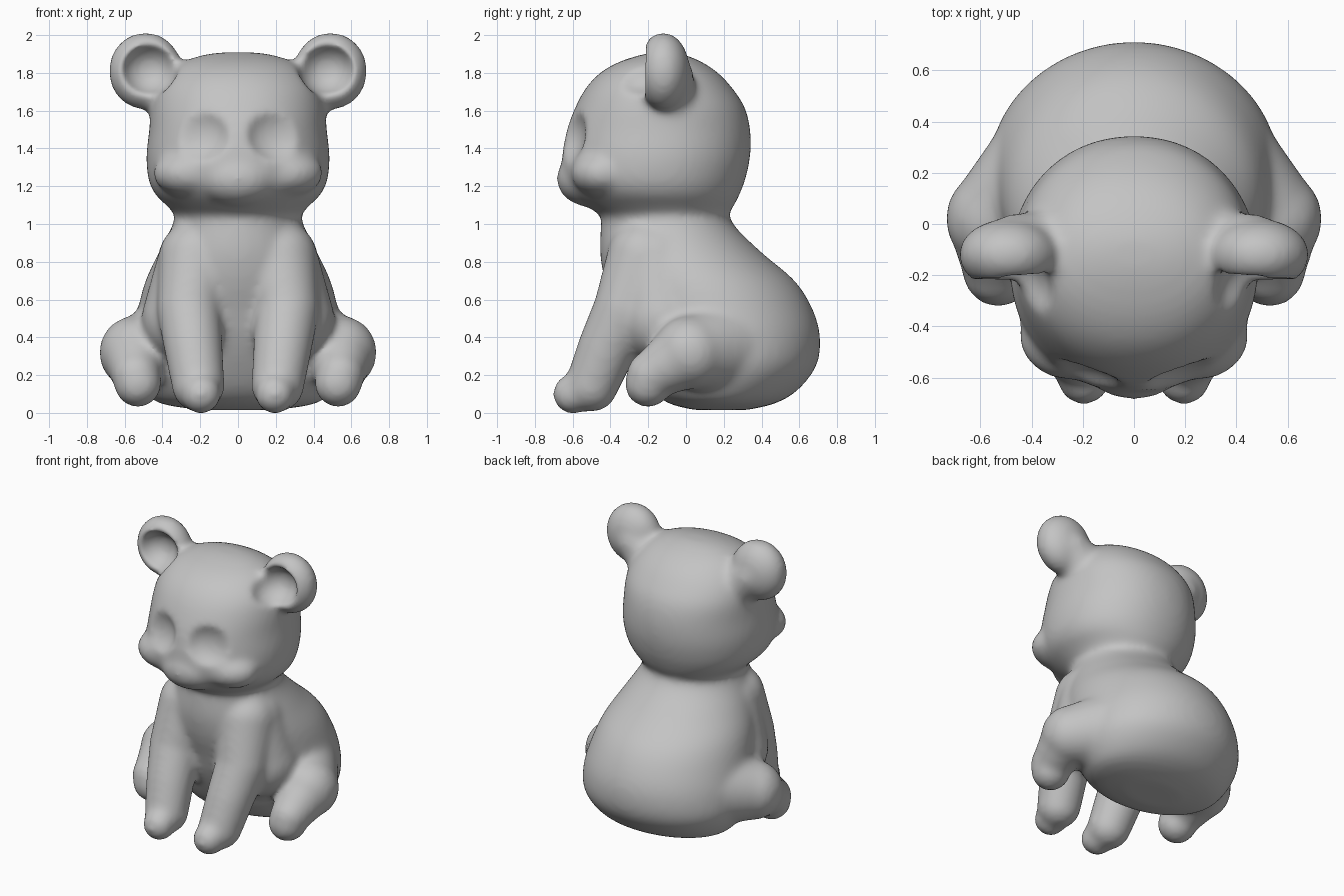
import bpy
import bmesh
import math
from mathutils import Matrix, Vector

cube = bpy.data.objects.get("Cube")
if cube:
    bpy.data.objects.remove(cube, do_unlink=True)

# Single clay colour
clay = bpy.data.materials.new("plain_grey")
clay.use_nodes = True
GREY = (0.55, 0.55, 0.55, 1.0)
clay.diffuse_color = GREY
clay.node_tree.nodes["Principled BSDF"].inputs["Base Color"].default_value = GREY


def smooth_rows(rows, steps=5):
    """Catmull-Rom refinement of profile rows."""
    points = [Vector(row) for row in rows]
    result = []
    for i in range(len(points) - 1):
        b, c = points[i], points[i + 1]
        a, d = points[max(i - 1, 0)], points[min(i + 2, len(points) - 1)]
        for k in range(steps):
            t = k / steps
            result.append(b + 0.5 * t * (c - a + t * (2 * a - 5 * b + 4 * c - d
                                                      + t * (3 * b - a - 3 * c + d))))
    return result + [points[-1]]


def loft(bm, rows, power, sides=64):
    """Stack superellipse rings given as (height, half width, front, back)."""
    rings = []
    for z, half, front, back in smooth_rows(rows):
        ring = []
        for i in range(sides):
            angle = math.tau * i / sides
            c, s = math.cos(angle), math.sin(angle)
            x = math.copysign(abs(c) ** (2 / power), c) * half
            y = math.copysign(abs(s) ** (2 / power), s) * (back - front) / 2
            ring.append(bm.verts.new((x, y + (front + back) / 2, z)))
        rings.append(ring)
    for low, high in zip(rings, rings[1:]):
        for i in range(sides):
            j = (i + 1) % sides
            bm.faces.new((low[i], low[j], high[j], high[i]))
    bm.faces.new(rings[0][::-1])
    bm.faces.new(rings[-1])


def ball(bm, centre, radii):
    place = Matrix.Translation(centre) @ Matrix.Diagonal((*radii, 1))
    bmesh.ops.create_icosphere(bm, subdivisions=4, radius=1, matrix=place)


def limb(bm, joints):
    """Balls at the joints with tapered sleeves between them."""
    for centre, r in joints:
        ball(bm, centre, (r, r, r))
    for (start, r1), (end, r2) in zip(joints, joints[1:]):
        a, b = Vector(start), Vector(end)
        turn = (b - a).to_track_quat('Z', 'Y').to_matrix().to_4x4()
        bmesh.ops.create_cone(bm, cap_ends=True, segments=40, radius1=r1, radius2=r2,
                              depth=(b - a).length,
                              matrix=Matrix.Translation((a + b) / 2) @ turn)


def mirrored(side, point):
    return (side * point[0], point[1], point[2])


def make_object(name, bm):
    bmesh.ops.recalc_face_normals(bm, faces=bm.faces)
    mesh = bpy.data.meshes.new(name)
    bm.to_mesh(mesh)
    bm.free()
    obj = bpy.data.objects.new(name, mesh)
    bpy.context.collection.objects.link(obj)
    return obj


BODY = [(0.015, 0.2, 0.05, 0.32), (0.05, 0.41, -0.09, 0.47), (0.12, 0.5, -0.18, 0.59),
        (0.25, 0.56, -0.26, 0.69), (0.4, 0.56, -0.33, 0.71), (0.55, 0.53, -0.38, 0.67),
        (0.7, 0.49, -0.43, 0.575), (0.85, 0.42, -0.455, 0.4), (1.0, 0.345, -0.45, 0.25),
        (1.12, 0.32, -0.44, 0.21)]
HEAD = [(1.04, 0.32, -0.44, 0.21), (1.1, 0.38, -0.53, 0.255), (1.16, 0.44, -0.6, 0.285),
        (1.24, 0.475, -0.65, 0.315), (1.36, 0.485, -0.655, 0.34), (1.5, 0.47, -0.63, 0.34),
        (1.62, 0.46, -0.585, 0.31), (1.72, 0.43, -0.53, 0.245), (1.8, 0.37, -0.455, 0.17),
        (1.86, 0.29, -0.35, 0.08), (1.9, 0.16, -0.22, -0.02), (1.91, 0.04, -0.14, -0.08)]
FORELEG = [((0.195, -0.6, 0.1), 0.105), ((0.21, -0.5, 0.145), 0.14),
           ((0.235, -0.42, 0.34), 0.155), ((0.26, -0.32, 0.55), 0.17),
           ((0.22, -0.22, 0.82), 0.2)]
SHOULDER = [((0.22, -0.16, 0.81), 0.205), ((0.27, -0.12, 0.5), 0.24)]
HIND_LEG = [((0.53, -0.2, 0.155), 0.125), ((0.54, -0.185, 0.2), 0.13),
            ((0.54, 0.02, 0.32), 0.195), ((0.29, 0.25, 0.36), 0.27)]
EAR_ROOT = [((0.34, -0.1, 1.68), 0.16), ((0.46, -0.09, 1.78), 0.13)]

# Body, head, limbs, ears and muzzle as overlapping solids
bm = bmesh.new()
loft(bm, BODY, 2.0)
loft(bm, HEAD, 2.1)
ball(bm, (0, -0.5, 1.24), (0.22, 0.185, 0.15))
for side in (-1, 1):
    for joints in (FORELEG, SHOULDER, HIND_LEG, EAR_ROOT):
        limb(bm, [(mirrored(side, p), r) for p, r in joints])
    ball(bm, mirrored(side, (0.49, -0.12, 1.81)), (0.195, 0.14, 0.205))
    ball(bm, mirrored(side, (0.24, -0.435, 1.27)), (0.21, 0.175, 0.13))
bear = make_object("bear_body", bm)

# Hollows of the ears and eye sockets
bm = bmesh.new()
for side in (-1, 1):
    ball(bm, mirrored(side, (0.47, -0.27, 1.82)), (0.15, 0.16, 0.14))
    ball(bm, mirrored(side, (0.26, -0.67, 1.49)), (0.22, 0.14, 0.18))
hollows = make_object("hollow_cutter", bm)
hollows.hide_render = True

# Fuse, carve and soften into one skin
for step in ("fuse", "carve", "even_out"):
    if step == "carve":
        mod = bear.modifiers.new(step, 'BOOLEAN')
        mod.operation = 'DIFFERENCE'
        mod.object = hollows
    else:
        mod = bear.modifiers.new(step, 'REMESH')
        mod.mode = 'VOXEL'
        mod.voxel_size = 0.018
soften = bear.modifiers.new("soften", 'SMOOTH')
soften.factor = 0.5
soften.iterations = 14

graph = bpy.context.evaluated_depsgraph_get()
skin = bpy.data.meshes.new_from_object(bear.evaluated_get(graph))
bear.modifiers.clear()
bear.data = skin
bpy.data.objects.remove(hollows, do_unlink=True)

# Rest the feet on the floor
low = min(v.co.z for v in skin.vertices)
skin.transform(Matrix.Translation((0, 0, -low)))
skin.materials.clear()
skin.materials.append(clay)
skin.shade_smooth()
